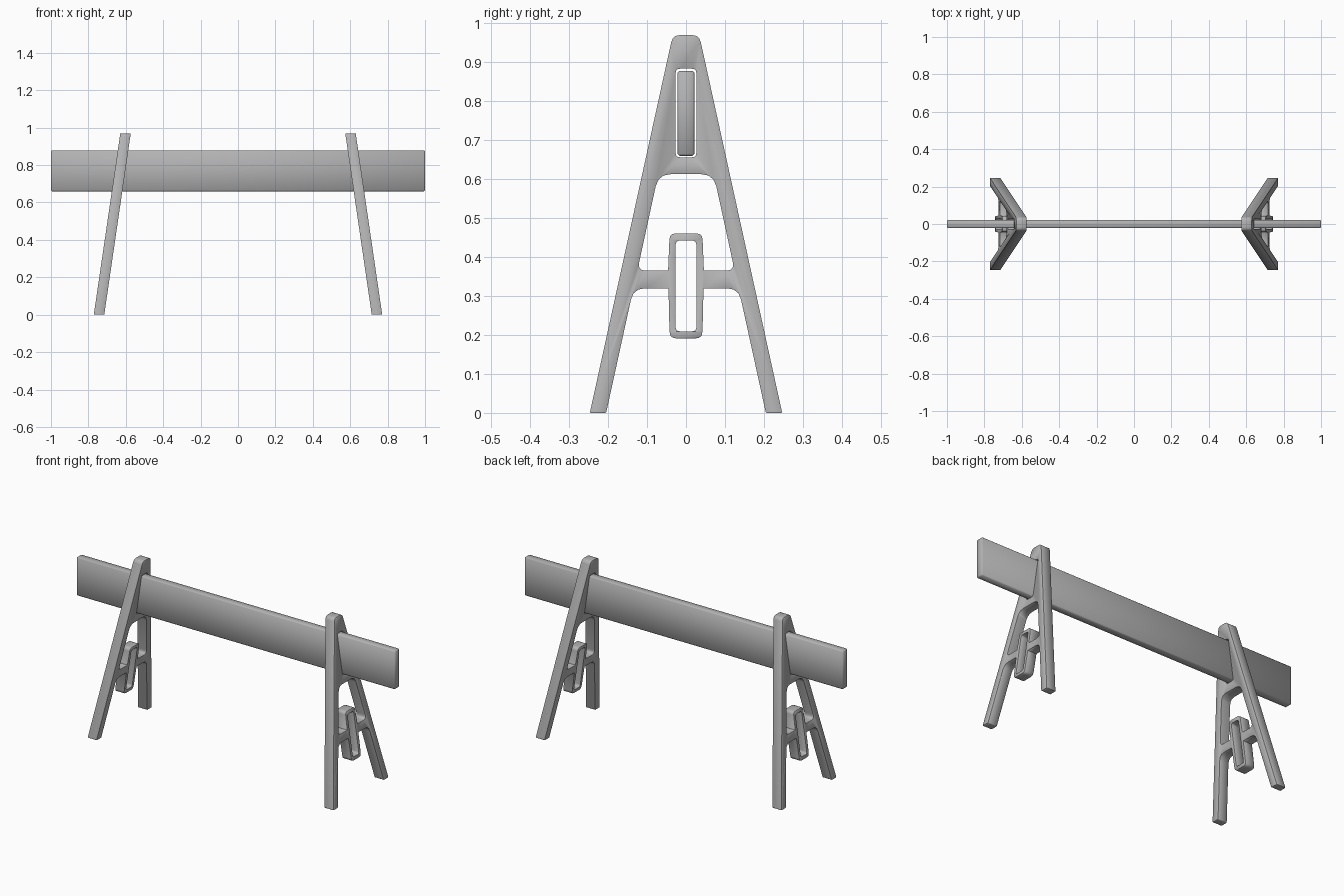
import bpy, bmesh
from mathutils import Vector

if "Cube" in bpy.data.objects:
    bpy.data.objects.remove(bpy.data.objects["Cube"])

TOP, LEAN = 0.97, 0.146          # trestle height and sideways lean per unit of height
X_FOOT, THICK = 0.743, 0.056

# darker grey for every part
grey = bpy.data.materials.new("dark_grey")
grey.diffuse_color = (0.45, 0.45, 0.45, 1)
grey.use_nodes = True
grey.node_tree.nodes["Principled BSDF"].inputs["Base Color"].default_value = grey.diffuse_color


def rounded(half, steps=4):
    """Mirror a half outline (y, z, corner radius) and round its corners."""
    pts = half + [(-y, z, r) for y, z, r in reversed(half)]
    out = []
    for i, (y, z, r) in enumerate(pts):
        p = Vector((y, z))
        a = Vector(pts[i - 1][:2]) - p
        b = Vector(pts[(i + 1) % len(pts)][:2]) - p
        if r == 0:
            out.append(p)
            continue
        a, b = p + a.normalized() * r, p + b.normalized() * r
        for k in range(steps):
            t = k / (steps - 1)
            out.append(a * (1 - t) ** 2 + p * 2 * t * (1 - t) + b * t * t)
    return out


def finish(obj, width):
    """Soften the edges, shade smooth across the bevels and colour."""
    bev = obj.modifiers.new("edge_bevel", 'BEVEL')
    bev.width, bev.segments = width, 1
    bev.limit_method, bev.angle_limit = 'ANGLE', 1.05
    obj.data.shade_smooth()
    obj.data.materials.clear()
    obj.data.materials.append(grey)


def trestle(name, side):
    outlines = [
        # A-frame outside, feet, crossbar underside and lower loop
        [(0.034, TOP, 0.018), (0.247, 0, 0.004), (0.205, 0, 0.004),
         (0.135, 0.32, 0.03), (0.045, 0.32, 0), (0.042, 0.191, 0.018)],
        # opening above the crossbar, around the upper loop
        [(0.071, 0.613, 0.032), (0.125, 0.365, 0.022),
         (0.046, 0.365, 0), (0.042, 0.461, 0.016)],
        # board slot and loop slot
        [(0.027, 0.884, 0.013), (0.027, 0.656, 0.013)],
        [(0.027, 0.443, 0.013), (0.027, 0.209, 0.013)],
    ]
    cu = bpy.data.curves.new(name + "_profile", 'CURVE')
    cu.dimensions, cu.fill_mode, cu.extrude = '2D', 'BOTH', THICK / 2
    for half in outlines:
        pts = rounded(half)
        sp = cu.splines.new('POLY')
        sp.points.add(len(pts) - 1)
        for q, p in zip(sp.points, pts):
            q.co = (p.x, p.y, 0, 1)
        sp.use_cyclic_u = True
    tmp = bpy.data.objects.new(name + "_profile", cu)
    bpy.context.collection.objects.link(tmp)
    bpy.context.view_layer.update()
    dg = bpy.context.evaluated_depsgraph_get()
    me = bpy.data.meshes.new_from_object(tmp.evaluated_get(dg))
    bpy.data.objects.remove(tmp)
    # stand the profile up and lean it toward the middle
    bm = bmesh.new()
    bm.from_mesh(me)
    bmesh.ops.remove_doubles(bm, verts=bm.verts, dist=1e-5)
    for v in bm.verts:
        y, z, t = v.co
        v.co = (side * (X_FOOT - LEAN * z + t), side * y, z)
    bmesh.ops.recalc_face_normals(bm, faces=bm.faces)
    bm.to_mesh(me)
    bm.free()
    obj = bpy.data.objects.new(name, me)
    bpy.context.collection.objects.link(obj)
    finish(obj, 0.003)


# leaning trestles
trestle("right_trestle", 1)
trestle("left_trestle", -1)

# barrier board through both slots
bpy.ops.mesh.primitive_cube_add(size=1, location=(0, 0, 0.769))
board = bpy.context.object
board.name = "barrier_board"
board.scale = (2, 0.044, 0.218)
bpy.ops.object.transform_apply(location=False, rotation=False, scale=True)
finish(board, 0.005)
